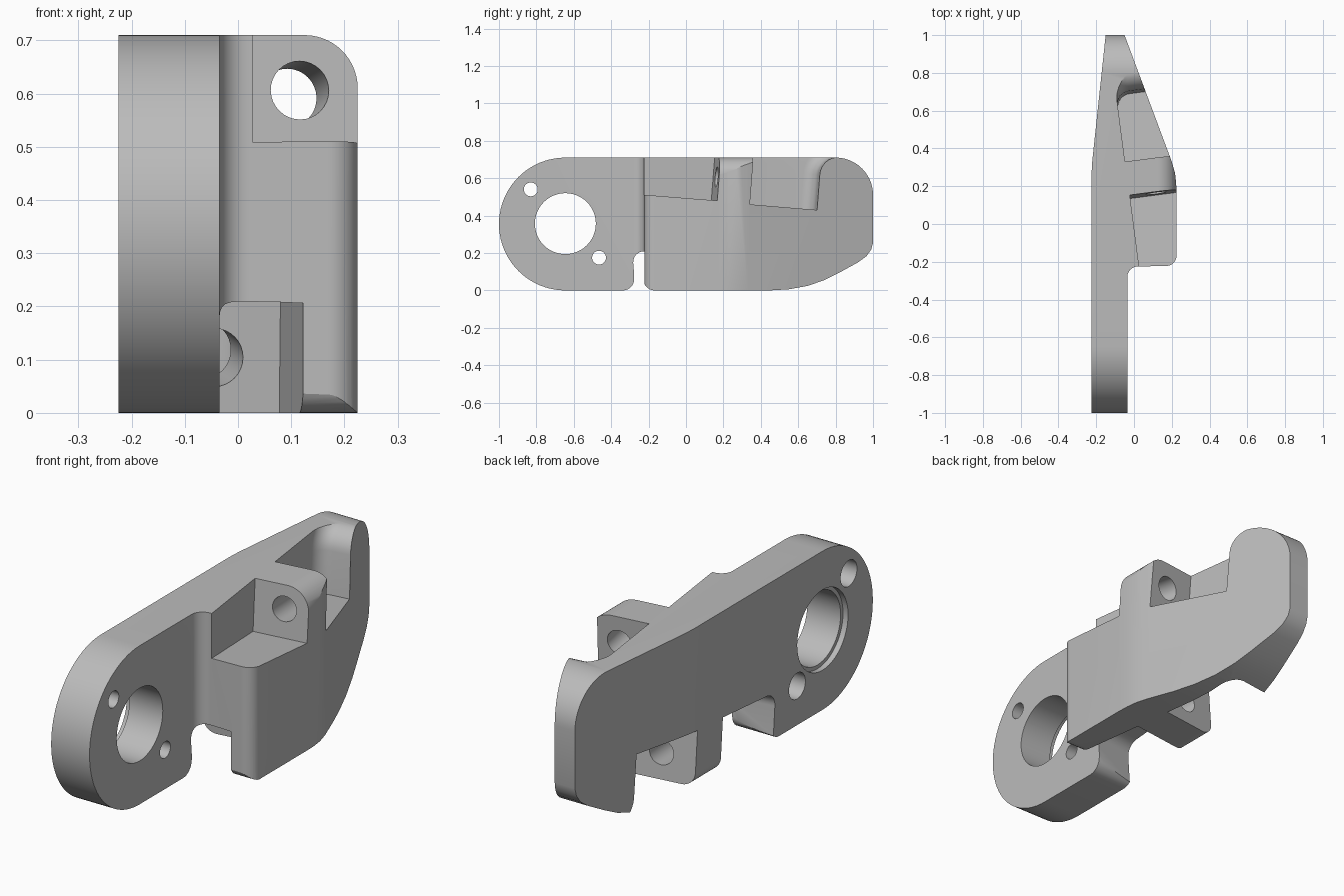
import bpy, bmesh
from math import sin, cos, pi, radians
from mathutils import Matrix, Vector

cube = bpy.data.objects.get("Cube")
if cube:
    bpy.data.objects.remove(cube, do_unlink=True)

grey = bpy.data.materials.new("plain_grey")
grey.use_nodes = True
grey.diffuse_color = (0.5, 0.5, 0.5, 1)
grey.node_tree.nodes["Principled BSDF"].inputs["Base Color"].default_value = (0.5, 0.5, 0.5, 1)


def arc(u, v, r, start, end, n=14):
    """Points on a circular arc, angles in degrees."""
    steps = [radians(start + (end - start) * i / n) for i in range(n + 1)]
    return [(u + r * cos(a), v + r * sin(a)) for a in steps]


def prism(name, outline, axis, lo, hi, matrix=Matrix(), fillet_from=None):
    """Extrude an outline along an axis; optionally round its inner far edge."""
    place = {"x": lambda u, v, w: (w, u, v),
             "y": lambda u, v, w: (u, w, v),
             "z": lambda u, v, w: (u, v, w)}[axis]
    bm = bmesh.new()
    caps = [[bm.verts.new(place(u, v, w)) for u, v in outline] for w in (lo, hi)]
    for cap in caps:
        bm.faces.new(cap)
    n = len(outline)
    for i in range(n):
        j = (i + 1) % n
        bm.faces.new((caps[0][i], caps[0][j], caps[1][j], caps[1][i]))
    bmesh.ops.recalc_face_normals(bm, faces=bm.faces)
    if fillet_from is not None:
        edges = [e for e in bm.edges
                 if all(abs(v.co.x - lo) < 1e-5 and v.co.y > fillet_from - 1e-4 for v in e.verts)]
        bmesh.ops.bevel(bm, geom=edges, offset=0.07, segments=8, profile=0.5,
                        affect="EDGES", clamp_overlap=False)
    bm.transform(matrix)
    mesh = bpy.data.meshes.new(name)
    bm.to_mesh(mesh)
    bm.free()
    obj = bpy.data.objects.new(name, mesh)
    bpy.context.collection.objects.link(obj)
    mesh.materials.append(grey)
    return obj


# Plan outline: thin plate, thick middle, tapered tail
plan = [(-0.225, -1.1), (-0.035, -1.1)]
plan += arc(0.02, -0.28, 0.055, 180, 90)
plan += arc(0.17, -0.167, 0.055, -90, 0)
plan += [(0.225, 0.17), (0.223, 0.22), (0.217, 0.27), (0.2, 0.33),
         (-0.05, 1), (-0.09, 1.1), (-0.139, 1.1), (-0.15, 1),
         (-0.216, 0.38), (-0.222, 0.32), (-0.225, 0.26)]
link_body = prism("link_body", plan, "z", -0.1, 0.8)

# Side outline: round end, slit under the step, sloping tail
side = arc(-0.645, 0.355, 0.355, 90, 270, 40)
side += arc(-0.337, 0.06, 0.06, -90, 0, 8)
side += arc(-0.217, 0.14, 0.06, 180, 100, 8)
side += arc(-0.168, 0.06, 0.06, 180, 270, 8)
side += [(0.45, 0), (0.55, 0.006), (0.65, 0.024), (0.74, 0.055),
         (0.82, 0.095), (0.92, 0.15), (0.965, 0.183), (0.99, 0.218), (1, 0.255)]
side += arc(0.8, 0.51, 0.2, 0, 90, 20)
side_shape = prism("side_shape", side, "x", -0.5, 0.5)

cutters = []


def frame(x, y, z, lower):
    """Tilted pocket frame; the lower one is turned half way round the long axis."""
    tilt = 0.08 if lower else -0.08
    turn = Matrix.Rotation(pi if lower else 0, 4, "Y")
    return (Matrix.Translation((x, y, z)) @ Matrix.Rotation(0.13, 4, "Z")
            @ Matrix.Rotation(tilt, 4, "X") @ turn)


# Pockets before the lugs
box = [(-0.8, 0), (0, 0), (0, 0.6), (-0.8, 0.6)]
cutters.append(prism("upper_front_pocket", box, "x", 0, 0.6, frame(-0.02, 0.135, 0.48, False)))
lower_floor = [(-0.34, 0), (0, 0), (0, 0.6), (-0.34, 0.6)]
lower_floor = arc(-0.31, 0.06, 0.06, 180, 270, 8) + lower_floor[1:3] + [(-0.37, 0.6)]
cutters.append(prism("lower_front_pocket", lower_floor, "x", 0, 0.6, frame(0.08, 0.1, 0.235, True)))

# Pockets behind the lugs, flared at the mouth
length = 0.375
flared = [(0, 0), (length, 0)] + arc(length + 0.1, 0.19, 0.1, 180, 90, 8)
flared += [(length + 0.1, 0.6), (0, 0.6)]
cutters.append(prism("upper_rear_pocket", flared, "x", 0, 0.7,
                     frame(-0.045, 0.31, 0.46, False), length))
cutters.append(prism("lower_rear_pocket", flared, "x", 0, 0.7,
                     frame(0.06, 0.277, 0.245, True), length))

# Rounded lug corners
cutters.append(prism("upper_lug_round", arc(0.125, 0.61, 0.1, 90, 0) + [(0.3, 0.61), (0.3, 0.8), (0.125, 0.8)],
                     "y", 0.1, 0.4))
cutters.append(prism("lower_lug_round", arc(-0.165, 0.06, 0.06, 270, 180) + [(-0.3, 0.06), (-0.3, -0.1), (-0.165, -0.1)],
                     "y", 0.02, 0.34))

# Lug pin holes
pin = arc(0, 0, 0.055, 0, 337.5, 31)
pin = arc(0, 0, 0.055, 0, 348.75, 31)
cutters.append(prism("upper_pin_hole", pin, "y", -0.2, 0.2, frame(0.106, 0.24, 0.6, False)))
cutters.append(prism("lower_pin_hole", pin, "y", -0.2, 0.2, frame(-0.055, 0.17, 0.11, True)))

# Plate bore and screw holes, each with a wider recess on the outer face
for name, y, z, r, wide, depth in (("bore", -0.645, 0.357, 0.163, 0.18, 0.025),
                                   ("high_screw", -0.83, 0.54, 0.037, 0.058, 0.13),
                                   ("low_screw", -0.465, 0.175, 0.037, 0.058, 0.13)):
    cutters.append(prism(name + "_hole", arc(y, z, r, 0, 352.5, 47), "x", -0.4, 0.1))
    cutters.append(prism(name + "_recess", arc(y, z, wide, 0, 352.5, 47), "x", -0.4, -0.225 + depth))

# Combine everything into the finished link
bpy.ops.object.select_all(action="DESELECT")
bpy.context.view_layer.objects.active = link_body
link_body.select_set(True)
for tool, mode in [(side_shape, "INTERSECT")] + [(c, "DIFFERENCE") for c in cutters]:
    mod = link_body.modifiers.new(tool.name, "BOOLEAN")
    mod.operation = mode
    mod.solver = "EXACT"
    mod.object = tool
    bpy.ops.object.modifier_apply(modifier=mod.name)
    bpy.data.objects.remove(tool, do_unlink=True)
bpy.ops.object.shade_smooth_by_angle(angle=radians(25))
